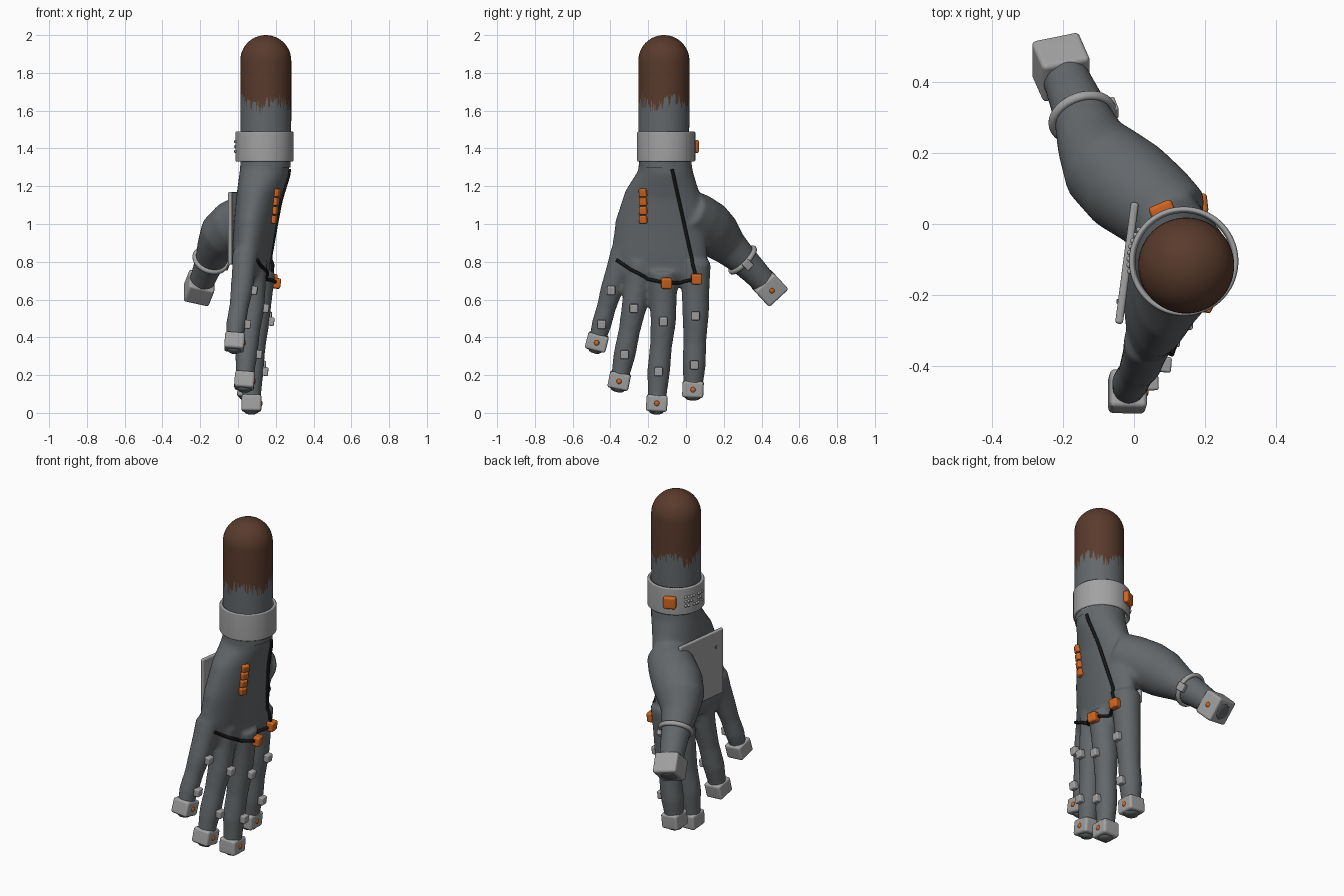
import bpy, bmesh, math, random
from mathutils import Vector, Matrix

random.seed(4)
if "Cube" in bpy.data.objects:
    bpy.data.objects.remove(bpy.data.objects["Cube"])


def material(name, rgb):
    m = bpy.data.materials.new(name)
    m.use_nodes = True
    m.diffuse_color = (*rgb, 1)
    m.node_tree.nodes["Principled BSDF"].inputs["Base Color"].default_value = (*rgb, 1)
    return m


GREY = material("dark grey glove", (0.125, 0.137, 0.145))
LIGHT = material("light grey plastic", (0.36, 0.36, 0.36))
ORANGE = material("orange", (0.62, 0.13, 0.015))
BROWN = material("brown sleeve", (0.1, 0.043, 0.025))
BLACK = material("black cable", (0.008, 0.008, 0.008))


def finish(name, bm, *mats):
    bmesh.ops.recalc_face_normals(bm, faces=bm.faces[:])
    for f in bm.faces:
        f.smooth = True
    me = bpy.data.meshes.new(name)
    bm.to_mesh(me)
    bm.free()
    ob = bpy.data.objects.new(name, me)
    bpy.context.collection.objects.link(ob)
    for m in mats:
        me.materials.append(m)
    return ob


def frame(loc, direction, ref=(1, 0, 0)):
    """Matrix at loc with z along direction and x as near to ref as possible."""
    z = Vector(direction).normalized()
    x = Vector(ref)
    x = (x - x.dot(z) * z).normalized()
    return Matrix.Translation(loc) @ Matrix((x, z.cross(x), z)).transposed().to_4x4()


def bridge(bm, rings):
    for a, b in zip(rings, rings[1:]):
        for i in range(len(a)):
            j = (i + 1) % len(a)
            bm.faces.new((a[i], a[j], b[j], b[i]))


def loft(bm, rows, ref=(1, 0, 0), n=32):
    """Closed tube through rows of (centre, half depth, half width)."""
    rings = []
    for k, (c, a, b) in enumerate(rows):
        t = Vector(rows[min(k + 1, len(rows) - 1)][0]) - Vector(rows[max(k - 1, 0)][0])
        m = frame(c, t, ref)
        rings.append([bm.verts.new(m @ Vector((a * math.cos(q), b * math.sin(q), 0)))
                      for q in (math.tau * i / n for i in range(n))])
    bridge(bm, rings)
    bm.faces.new(rings[0])
    bm.faces.new(rings[-1])


def box(name, mat, m, size, bevel):
    bm = bmesh.new()
    bmesh.ops.create_cube(bm, size=1, matrix=m @ Matrix.Diagonal((*size, 1)))
    bmesh.ops.bevel(bm, geom=bm.edges[:], offset=bevel, segments=3, profile=0.5, affect='EDGES')
    ob = finish(name, bm, mat)
    ob.modifiers.new("normals", 'WEIGHTED_NORMAL')
    return ob


def lathe(bm, centre, profile, n=96, closed=False):
    rings = [[bm.verts.new((centre[0] + r * math.cos(math.tau * i / n),
                            centre[1] + r * math.sin(math.tau * i / n), z)) for i in range(n)]
             for r, z in profile]
    bridge(bm, rings + rings[:1] if closed else rings)
    return rings


# Hand: palm, fingers and thumb fused into one skin
bm = bmesh.new()
palm = [(1.42, .147, -.115, .13, .13), (1.28, .14, -.108, .13, .145), (1.15, .11, -.12, .115, .205),
        (1.0, .09, -.135, .108, .24), (.85, .075, -.14, .1, .256), (.74, .072, -.14, .085, .25),
        (.67, .07, -.14, .045, .21)]
loft(bm, [((x, y, z), a, b) for z, x, y, a, b in palm], (.99, -.13, 0), 64)

# Each finger: root, first joint, second joint, tip, radius
fingers = {
    "little": ((.04, -.33, .85), (.02, -.395, .65), (-.01, -.447, .47), (-.023, -.487, .315), .056),
    "ring": ((.08, -.24, .8), (.075, -.276, .555), (.045, -.325, .31), (.03, -.366, .11), .062),
    "middle": ((.12, -.12, .75), (.1, -.12, .485), (.075, -.145, .22), (.07, -.158, -.01), .064),
    "index": ((.1, .05, .8), (.085, .051, .515), (.06, .043, .255), (.045, .034, .065), .066),
}
for root, j1, j2, tip, r in fingers.values():
    p = [Vector(v) for v in (root, j1, j2, tip)]
    rows = [(p[0], 1.25), (p[0].lerp(p[1], .5), 1.12), (p[1], 1.06), (p[1].lerp(p[2], .5), .92),
            (p[2], .95), (p[2].lerp(p[3], .5), .8), (p[2].lerp(p[3], .88), .78), (p[3], .5)]
    loft(bm, [(c, r * s, r * s) for c, s in rows])

thumb = [((.13, .0, 1.08), .11), ((.06, .05, 1.04), .13), ((-.02, .11, .99), .14), ((-.08, .165, .94), .13),
         ((-.12, .23, .875), .1), ((-.145, .3, .81), .082), ((-.17, .36, .75), .073),
         ((-.2, .43, .675), .065), ((-.225, .485, .615), .05)]
loft(bm, [(c, r, r) for c, r in thumb])
hand = finish("hand", bm, GREY)
mod = hand.modifiers.new("fuse", 'REMESH')
mod.mode, mod.voxel_size, mod.use_smooth_shade = 'VOXEL', .012, True
mod = hand.modifiers.new("soften", 'SMOOTH')
mod.factor, mod.iterations = .5, 10

bpy.context.view_layer.update()
skin = hand.evaluated_get(bpy.context.evaluated_depsgraph_get())


def on_back(y, z, lift=0.0):
    """Frame on the back of the hand, with z pointing out of the skin."""
    hit, p, nrm, _ = skin.ray_cast(Vector((2, y, z)), Vector((-1, 0, 0)))
    return frame(p + nrm * lift, nrm, (0, 0, 1))


# Fingertip caps with sensor dots, and joint pads
def cap(name, tip, before, size, back):
    d = (Vector(tip) - Vector(before)).normalized()
    m = frame(Vector(tip) - d * back, d)
    box(name + "_cap", LIGHT, m, size, .014)
    dot = bmesh.new()
    bmesh.ops.create_uvsphere(dot, u_segments=16, v_segments=8, radius=.014,
                              matrix=m @ Matrix.Translation((size[0] / 2, 0, 0)) @ Matrix.Diagonal((.5, 1, 1, 1)))
    finish(name + "_sensor_dot", dot, ORANGE)


for name, (root, j1, j2, tip, r) in fingers.items():
    cap(name + "_finger", tip, j2, (.105, .112, .088), .062)
    for k, j in enumerate((j1, j2)):
        box(f"{name}_joint_pad_{k + 1}", LIGHT, on_back(j[1], j[2], .008), (.046, .044, .036), .007)
cap("thumb", thumb[-1][0], thumb[-3][0], (.14, .14, .12), .066)

# Thumb clip ring and its clamp
m = frame(thumb[5][0], Vector(thumb[6][0]) - Vector(thumb[4][0]))
bm = bmesh.new()
rings = []
for i in range(48):
    q = math.tau * i / 48
    rings.append([bm.verts.new(m @ Vector(((.087 + .012 * math.cos(s)) * math.cos(q),
                                           (.087 + .012 * math.cos(s)) * math.sin(q), .014 * math.sin(s))))
                  for s in (math.tau * k / 12 for k in range(12))])
bridge(bm, rings + rings[:1])
finish("thumb_clip_ring", bm, LIGHT)
box("thumb_clip_clamp", LIGHT, m @ Matrix.Translation((.088, 0, .012)), (.03, .045, .05), .006)

# Forearm with a ragged edge between glove and sleeve
AXIS, R = (.147, -.117), .135
bm = bmesh.new()
dome = [(R * math.cos(a), 1.865 + R * math.sin(a)) for a in (math.pi * k / 25 for k in range(1, 13))]
rings = lathe(bm, AXIS, [(R - .005, 1.3), (R, 1.55), (R, 1.66), (R, 1.76), (R, 1.865)] + dome, 192)
bm.faces.new(rings[-1])
for i, v in enumerate(rings[2]):
    v.co.z += .02 * math.sin(i * math.tau / 48) - .075 * random.random() ** 2 + .01
edge = set(rings[0] + rings[1])
for f in bm.faces:
    f.material_index = 0 if edge & set(f.verts) else 1
finish("forearm", bm, GREY, BROWN)

# Wrist cuff with button and raised dots
CUFF, CR = Vector((.14, -.105, 1.41)), .154
bm = bmesh.new()
lathe(bm, CUFF, [(CR - .018, 1.33), (CR - .005, 1.33), (CR, 1.336), (CR, 1.484),
                 (CR - .005, 1.49), (CR - .018, 1.49)], closed=True)
cuff = finish("wrist_cuff", bm, LIGHT)
cuff.modifiers.new("normals", 'WEIGHTED_NORMAL')


def on_cuff(deg, dz):
    d = Vector((math.cos(math.radians(deg)), math.sin(math.radians(deg)), 0))
    return frame(CUFF + d * CR + Vector((0, 0, dz)), d, (0, 0, 1))


box("cuff_button", ORANGE, on_cuff(113, 0) @ Matrix.Translation((0, 0, .006)), (.07, .07, .034), .011)
bm = bmesh.new()
for col in range(8):
    for row in range(3):
        if random.random() < .7:
            bmesh.ops.create_uvsphere(bm, u_segments=10, v_segments=6, radius=.008,
                                      matrix=on_cuff(145 + col * 6.5, (row - 1) * .026))
finish("cuff_raised_dots", bm, LIGHT)

# Palm plate with a small pin
pm = Matrix.Translation((-.02, -.11, .978)) @ Matrix.Rotation(math.radians(-7.5), 4, 'Z')
box("palm_plate", LIGHT, pm, (.022, .345, .385), .008)
box("palm_plate_pin", GREY, pm @ Matrix.Translation((-.011, -.11, .1)), (.008, .014, .014), .003)

# Back of the hand: indicator blocks, cable knobs and cables
for k in range(4):
    box(f"indicator_{k + 1}", ORANGE, on_back(-.225, 1.025 + .047 * k, .004), (.043, .042, .032), .008)
knobs = [(-.105, .688), (.055, .71)]
for k, (y, z) in enumerate(knobs):
    box(f"cable_knob_{k + 1}", ORANGE, on_back(y, z, .012), (.056, .056, .046), .01)


def cable(name, path):
    cu = bpy.data.curves.new(name, 'CURVE')
    cu.dimensions, cu.bevel_depth, cu.bevel_resolution, cu.use_fill_caps = '3D', .009, 3, True
    sp = cu.splines.new('POLY')
    pts = [Vector(a).lerp(Vector(b), t / 6) for a, b in zip(path, path[1:]) for t in range(6)] + [Vector(path[-1])]
    sp.points.add(len(pts) - 1)
    for p, (y, z) in zip(sp.points, pts):
        p.co = (*on_back(y, z, .006).translation, 1)
    sp.use_smooth = True
    cu.materials.append(BLACK)
    bpy.context.collection.objects.link(bpy.data.objects.new(name, cu))


cable("wrist_cable", [(-.075, 1.29), (-.03, 1.09), (.02, .86), knobs[1]])
cable("knuckle_cable", [(-.365, .81), (-.29, .76), (-.2, .71), knobs[0], (-.03, .692), knobs[1]])
